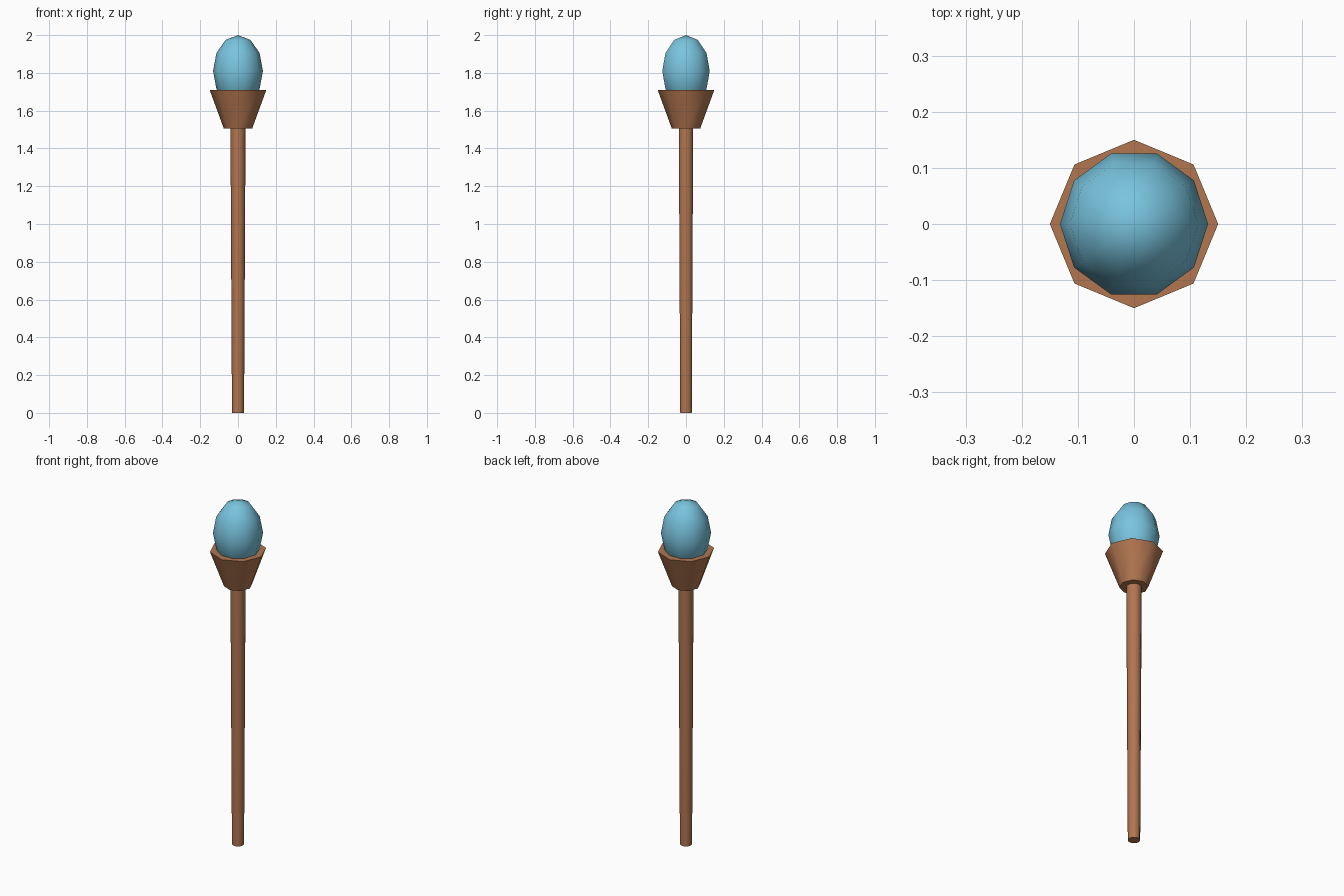
import bpy
import bmesh
from math import sin, cos, pi, radians

if "Cube" in bpy.data.objects:
    bpy.data.objects.remove(bpy.data.objects["Cube"])


def make_material(name, color):
    mat = bpy.data.materials.new(name)
    mat.use_nodes = True
    mat.diffuse_color = color
    mat.node_tree.nodes["Principled BSDF"].inputs["Base Color"].default_value = color
    return mat


def lathe(name, profile, sides, mat, smooth_angle):
    """Turn a (radius, height) profile, listed from the bottom up, around z."""
    bm = bmesh.new()
    rings = [[bm.verts.new((r * cos(2 * pi * i / sides), r * sin(2 * pi * i / sides), z))
              for i in range(sides)] for r, z in profile]
    for low, high in zip(rings, rings[1:]):
        for i in range(sides):
            j = (i + 1) % sides
            bm.faces.new((low[i], low[j], high[j], high[i]))
    # Flat ends, or poles where the radius is zero
    if profile[0][0] > 0:
        bm.faces.new(rings[0][::-1])
    if profile[-1][0] > 0:
        bm.faces.new(rings[-1])
    bmesh.ops.remove_doubles(bm, verts=bm.verts, dist=0.0001)
    bmesh.ops.recalc_face_normals(bm, faces=bm.faces)
    mesh = bpy.data.meshes.new(name)
    bm.to_mesh(mesh)
    bm.free()
    mesh.materials.append(mat)
    obj = bpy.data.objects.new(name, mesh)
    bpy.context.collection.objects.link(obj)
    bpy.ops.object.select_all(action="DESELECT")
    obj.select_set(True)
    bpy.context.view_layer.objects.active = obj
    bpy.ops.object.shade_smooth_by_angle(angle=radians(smooth_angle))
    return obj


wood = make_material("brown wood", (0.44, 0.18, 0.08, 1))
crystal = make_material("pale blue crystal", (0.19, 0.55, 0.73, 1))

# Slightly flared shaft
lathe("shaft", [(0.032, 0), (0.04, 1.51)], 10, wood, 50)

# Solid octagonal cup
lathe("cup", [(0.075, 1.505), (0.15, 1.71)], 8, wood, 50)

# Tall rounded orb, resting in the cup
orb_rings = 6
orb_profile = [(0.132 * sin(pi * k / orb_rings), 1.81 - 0.19 * cos(pi * k / orb_rings))
               for k in range(orb_rings + 1)]
orb_profile[0] = (0, 1.62)
orb_profile[-1] = (0, 2)
lathe("orb", orb_profile, 10, crystal, 60)
